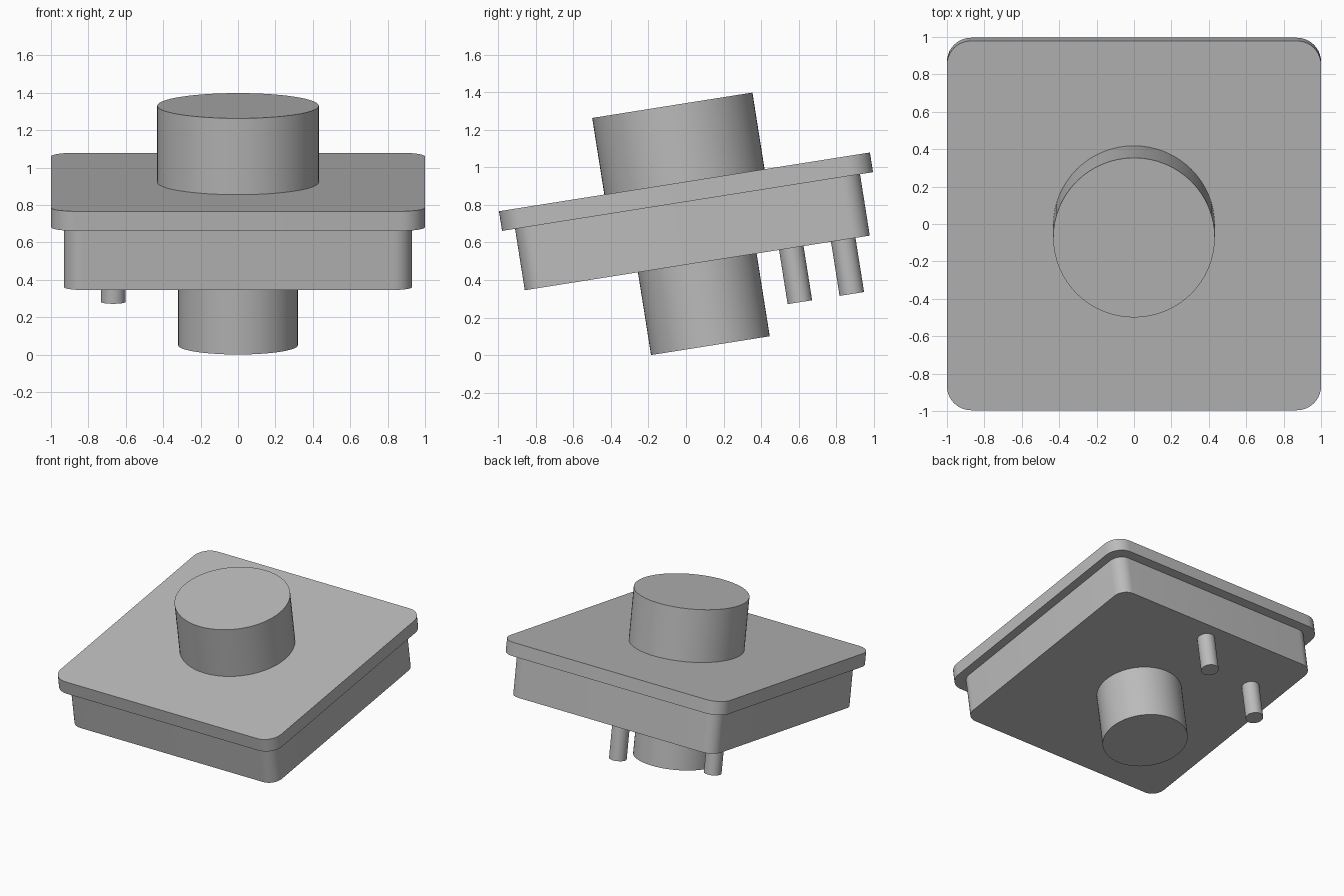
import bpy, bmesh, math
from mathutils import Matrix

cube = bpy.data.objects.get("Cube")
if cube:
    bpy.data.objects.remove(cube, do_unlink=True)

grey = bpy.data.materials.new("plain grey")
grey.use_nodes = True
grey.diffuse_color = (0.5, 0.5, 0.5, 1)
grey.node_tree.nodes["Principled BSDF"].inputs["Base Color"].default_value = grey.diffuse_color

# The whole part leans about x, pivoting on the middle of the flange
TILT = Matrix.Translation((0, 0, 0.87)) @ Matrix.Rotation(math.radians(9), 4, 'X')


def prism(name, outline, low, high):
    """Extrude a closed outline from low to high, then tilt it."""
    bm = bmesh.new()
    face = bm.faces.new([bm.verts.new((x, y, low)) for x, y in outline])
    top = bmesh.ops.extrude_face_region(bm, geom=[face])["geom"]
    bmesh.ops.translate(bm, vec=(0, 0, high - low),
                        verts=[g for g in top if isinstance(g, bmesh.types.BMVert)])
    bmesh.ops.recalc_face_normals(bm, faces=bm.faces)
    mesh = bpy.data.meshes.new(name)
    bm.to_mesh(mesh)
    bm.free()
    mesh.materials.append(grey)
    obj = bpy.data.objects.new(name, mesh)
    bpy.context.collection.objects.link(obj)
    obj.matrix_world = TILT
    bpy.ops.object.select_all(action='DESELECT')
    obj.select_set(True)
    bpy.context.view_layer.objects.active = obj
    bpy.ops.object.shade_smooth_by_angle(angle=math.radians(30))
    return obj


def circle(x, y, radius, sides=64):
    return [(x + radius * math.cos(math.tau * i / sides),
             y + radius * math.sin(math.tau * i / sides)) for i in range(sides)]


def rounded_square(half, radius, steps=10):
    points = []
    for corner, (sx, sy) in enumerate([(1, 1), (-1, 1), (-1, -1), (1, -1)]):
        for i in range(steps + 1):
            a = (corner + i / steps) * math.pi / 2
            points.append((sx * (half - radius) + radius * math.cos(a),
                           sy * (half - radius) + radius * math.sin(a)))
    return points


# Housing
prism("flange", rounded_square(1.0, 0.13), -0.053, 0.053)
prism("body", rounded_square(0.93, 0.1), -0.384, -0.053)

# Round button above and locating post below
prism("button", circle(0, 0, 0.432), 0.053, 0.466)
prism("centre_post", circle(0, 0, 0.32), -0.83, -0.384)

# Two contact pins
for name, x, y in [("side_pin", -0.667, 0.507), ("back_pin", 0, 0.787)]:
    prism(name, circle(x, y, 0.066, 32), -0.676, -0.384)
